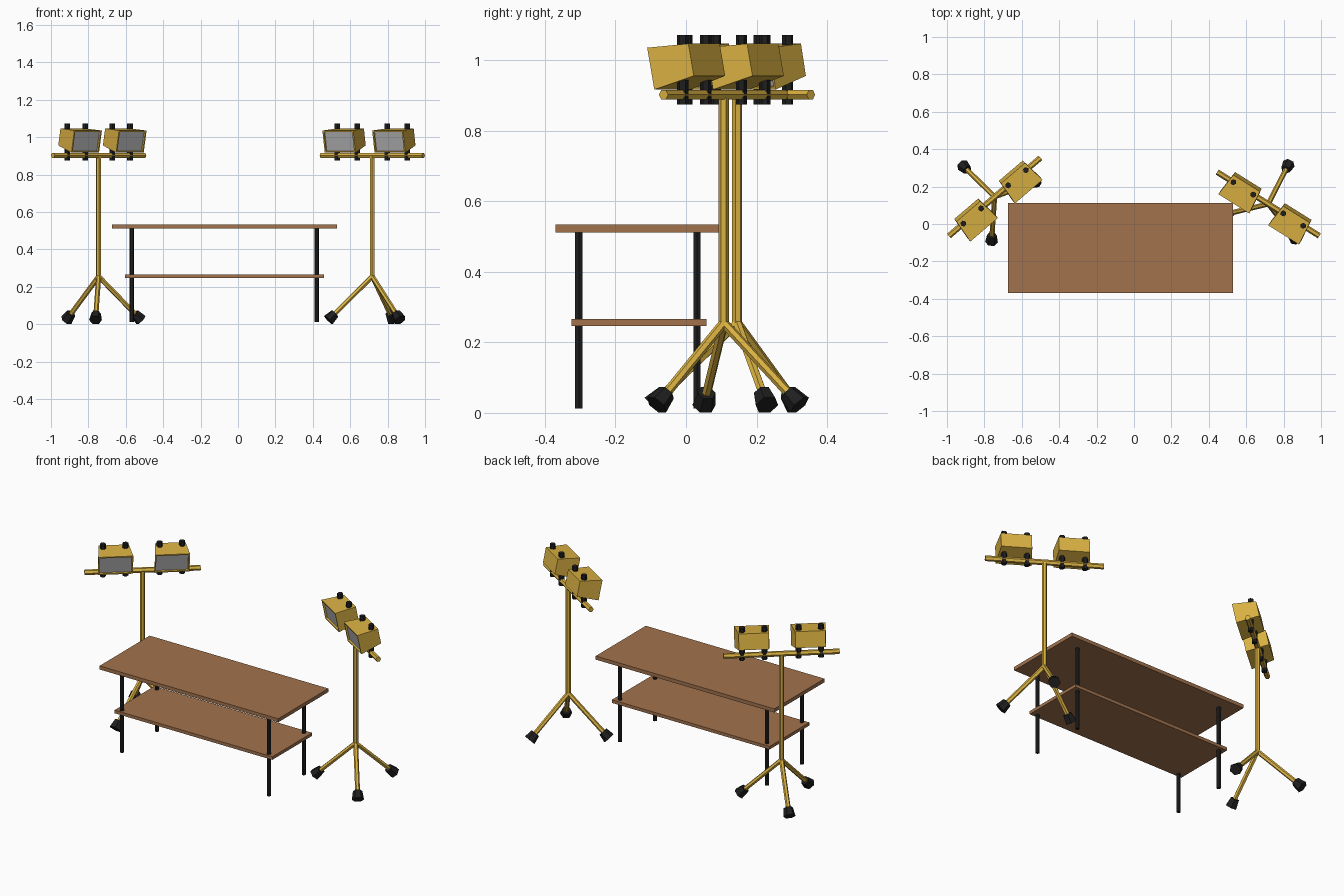
import bpy, bmesh, math
from mathutils import Matrix, Vector

if "Cube" in bpy.data.objects:
    bpy.data.objects.remove(bpy.data.objects["Cube"])


def material(name, rgb):
    m = bpy.data.materials.new(name)
    m.diffuse_color = (*rgb, 1)
    m.use_nodes = True
    m.node_tree.nodes["Principled BSDF"].inputs["Base Color"].default_value = m.diffuse_color
    return m


YELLOW = material("yellow_paint", (0.70, 0.44, 0.055))
BLACK = material("black_rubber", (0.013, 0.013, 0.013))
WOOD = material("brown_wood", (0.36, 0.17, 0.075))
GLASS = material("grey_glass", (0.45, 0.45, 0.45))


def finish(bm, name, mats, matrix=Matrix()):
    bm.transform(matrix)
    bmesh.ops.recalc_face_normals(bm, faces=bm.faces)
    me = bpy.data.meshes.new(name)
    bm.to_mesh(me)
    bm.free()
    for m in mats:
        me.materials.append(m)
    ob = bpy.data.objects.new(name, me)
    bpy.context.collection.objects.link(ob)
    return ob


def rod(name, a, b, r1, mat, matrix=Matrix(), r2=None):
    """Six-sided rod from a to b."""
    a, b = Vector(a), Vector(b)
    d = b - a
    bm = bmesh.new()
    bmesh.ops.create_cone(bm, cap_ends=True, segments=6, radius1=r1,
                          radius2=r1 if r2 is None else r2, depth=d.length,
                          matrix=Matrix.Rotation(math.pi / 6, 4, 'Z'))
    q = d.to_track_quat('Z', 'Y').to_matrix().to_4x4()
    return finish(bm, name, [mat], matrix @ Matrix.Translation((a + b) / 2) @ q)


def board(name, lo, hi, mat):
    lo, hi = Vector(lo), Vector(hi)
    bm = bmesh.new()
    bmesh.ops.create_cube(bm, size=1)
    return finish(bm, name, [mat], Matrix.Translation((lo + hi) / 2) @ Matrix.Diagonal((*(hi - lo), 1)))


# Table: top, lower shelf and four legs
board("table_top", (-0.674, -0.37, 0.512), (0.53, 0.112, 0.534), WOOD)
board("table_shelf", (-0.604, -0.325, 0.247), (0.459, 0.058, 0.266), WOOD)
for x in (-0.568, 0.422):
    for y in (-0.304, 0.031):
        rod("table_leg", (x, y, 0.012), (x, y, 0.513), 0.012, BLACK)


def lamp(name, x, matrix):
    """Tapered housing, tilted down to the front, with recessed glass."""
    bm = bmesh.new()
    bmesh.ops.create_cube(bm, size=1)
    for v in bm.verts:
        w, h = (0.194, 0.121) if v.co.y < 0 else (0.168, 0.093)
        v.co = (v.co.x * w, v.co.y * 0.129, v.co.z * h)
    bm.normal_update()
    front = min(bm.faces, key=lambda f: f.normal.y)
    bmesh.ops.inset_region(bm, faces=[front], thickness=0.011)
    bmesh.ops.inset_region(bm, faces=[front], thickness=0.0005, depth=-0.010)
    front.material_index = 1
    place = Matrix.Translation((x, -0.022, 0.9885)) @ Matrix.Rotation(math.radians(11.3), 4, 'X')
    finish(bm, name, [YELLOW, GLASS], matrix @ place)


def light_stand(side, x, y, angle):
    m = Matrix.Translation((x, y, 0)) @ Matrix.Rotation(math.radians(angle), 4, 'Z')
    rod(side + "_pole", (0, 0, 0.245), (0, 0, 0.902), 0.0145, YELLOW, m)
    rod(side + "_crossbar", (-0.322, 0, 0.902), (0.322, 0, 0.902), 0.0155, YELLOW,
        m @ Matrix.Translation((0, 0, 0)))
    # Tripod legs with rubber feet
    for a in (95, 225.5, 340):
        out = Vector((math.cos(math.radians(a)), math.sin(math.radians(a)), 0))
        hub = Vector((0, 0, 0.255))
        foot = out * 0.225 + Vector((0, 0, 0.038))
        d = (foot - hub).normalized()
        rod(side + "_tripod_leg", hub, foot, 0.0135, YELLOW, m)
        rod(side + "_foot", foot - d * 0.027, foot + d * 0.023, 0.026, BLACK, m, 0.034)
    # Pair of lamps, each clamped by two bolts
    for s in (-1, 1):
        lamp(side + "_lamp", s * 0.157, m)
        for bx in (0.095, 0.22):
            rod(side + "_lamp_bolt", (s * bx, 0, 0.874), (s * bx, 0, 1.072), 0.0163, BLACK, m)


light_stand("left", -0.745, 0.145, 40.5)
light_stand("right", 0.718, 0.107, -32)
